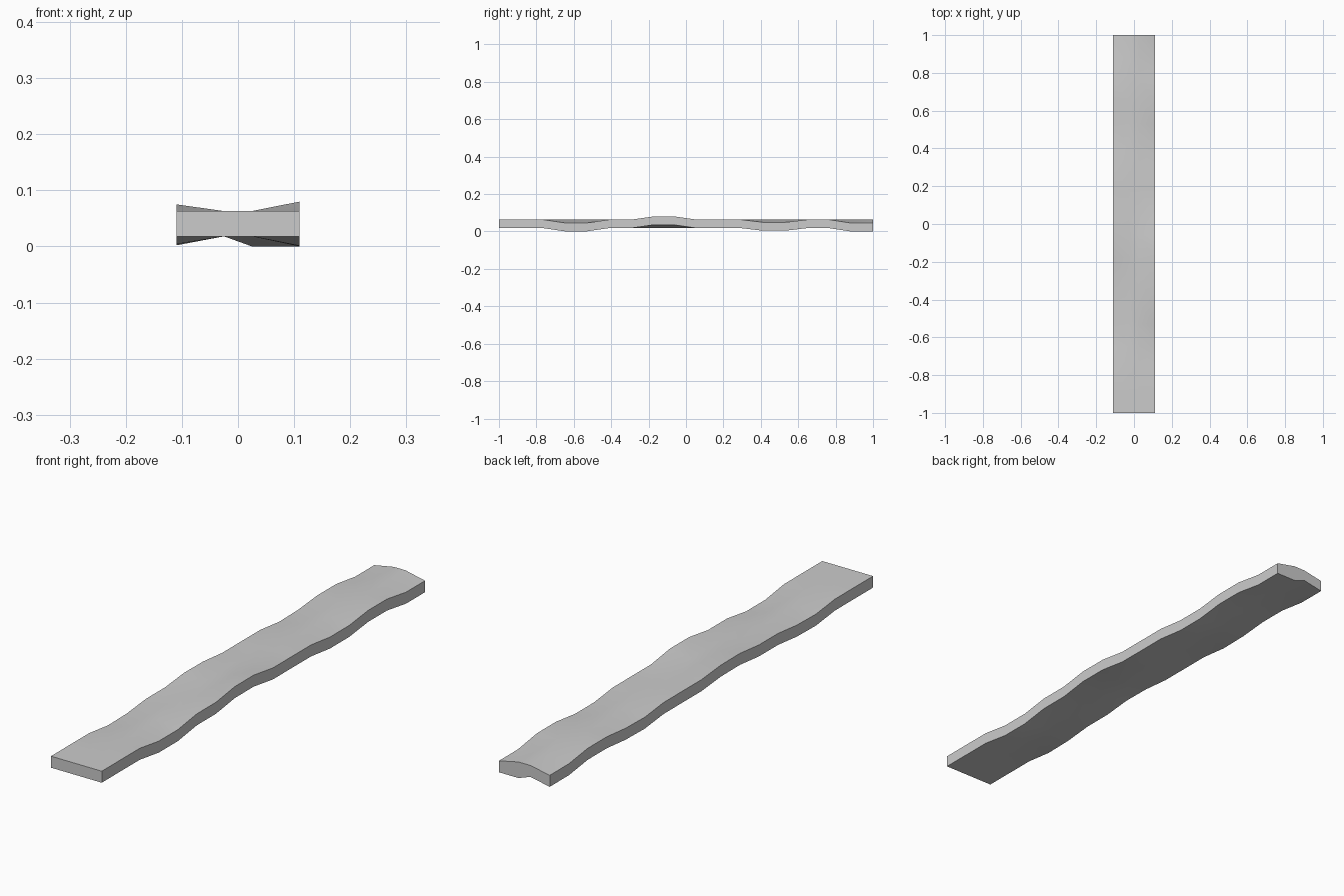
import bpy, bmesh, math

if "Cube" in bpy.data.objects:
    bpy.data.objects.remove(bpy.data.objects["Cube"])

LENGTH, SEGMENTS = 2.0, 17
COLUMNS = (-0.11, -0.025, 0.025, 0.11)
BOTTOM, TOP = 0.018, 0.063

# vertical warp of the two long edges, by station along the length
left_warp = {3: -.014, 4: -.012, 7: .012, 8: .011, 12: -.013, 13: -.011, 16: -.016, 17: -.016}
right_warp = {3: -.017, 4: -.017, 7: .017, 8: .017, 12: -.014, 13: -.014, 16: -.018, 17: -.018}

bm = bmesh.new()


def station(k):
    """Closed cross-section loop: bottom left to right, then top right to left."""
    y = -LENGTH / 2 + LENGTH * k / SEGMENTS
    warp = (left_warp.get(k, 0), 0, 0, right_warp.get(k, 0))
    low = [bm.verts.new((x, y, BOTTOM + w)) for x, w in zip(COLUMNS, warp)]
    high = [bm.verts.new((x, y, TOP + w)) for x, w in zip(COLUMNS, warp)]
    return low + high[::-1]


# plank body
loops = [station(k) for k in range(SEGMENTS + 1)]
loops[-1][2].co.z = 0.0  # sagging underside point at the back end
for a, b in zip(loops, loops[1:]):
    for i in range(8):
        j = (i + 1) % 8
        bm.faces.new((a[i], a[j], b[j], b[i]))

# end caps, one quad per column
for loop in (loops[0], loops[-1]):
    for i in range(3):
        bm.faces.new((loop[i], loop[i + 1], loop[6 - i], loop[7 - i]))
bmesh.ops.recalc_face_normals(bm, faces=bm.faces)

mesh = bpy.data.meshes.new("warped_plank")
bm.to_mesh(mesh)
bm.free()
plank = bpy.data.objects.new("warped_plank", mesh)
bpy.context.collection.objects.link(plank)

# soft shading on the broad faces, crisp long edges
bpy.context.view_layer.objects.active = plank
plank.select_set(True)
bpy.ops.object.shade_smooth_by_angle(angle=math.radians(30))
